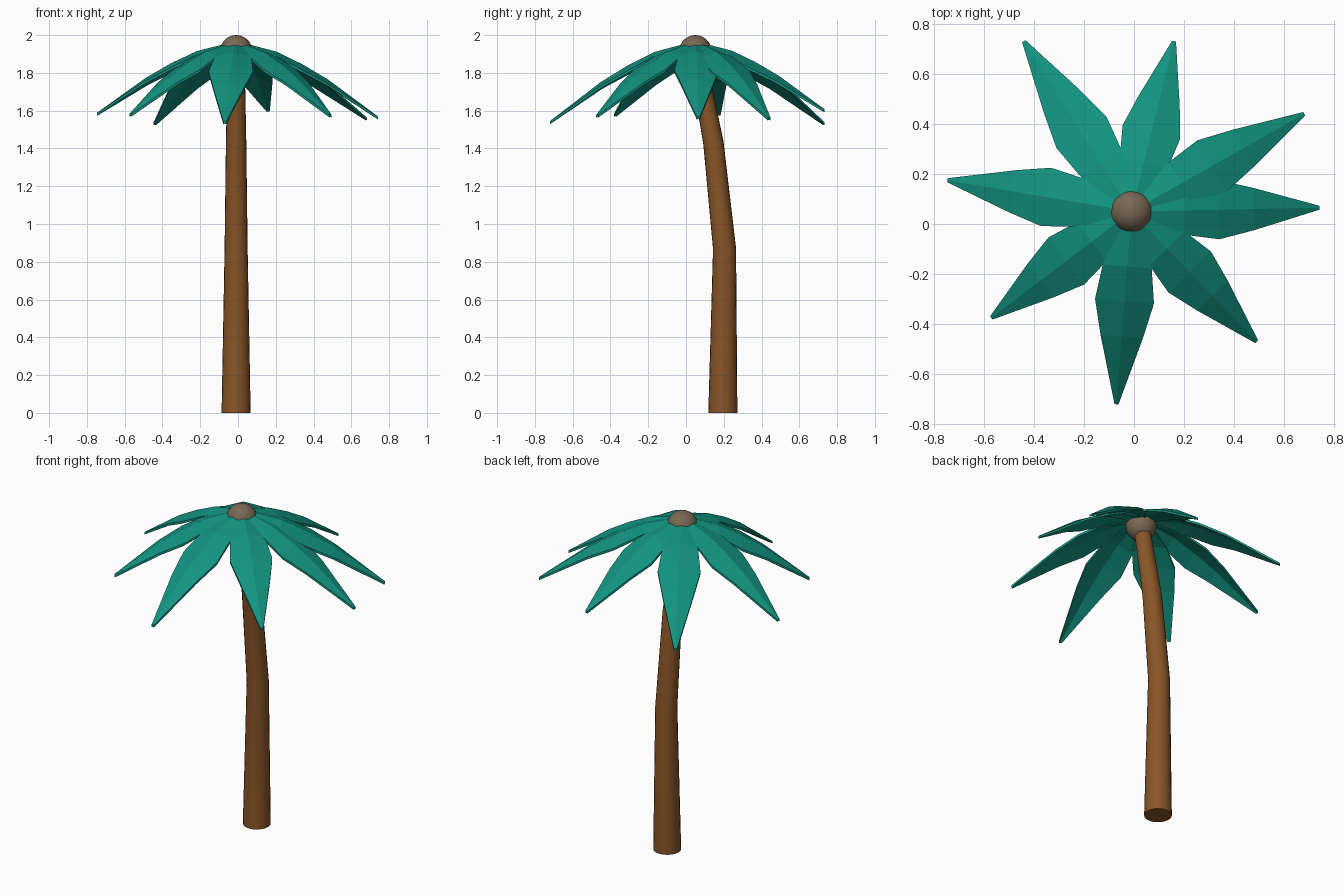
import bpy, bmesh, math
from mathutils import Vector

if "Cube" in bpy.data.objects:
    bpy.data.objects.remove(bpy.data.objects["Cube"])

def material(name, rgb):
    m = bpy.data.materials.new(name)
    m.diffuse_color = (*rgb, 1)
    m.use_nodes = True
    m.node_tree.nodes["Principled BSDF"].inputs["Base Color"].default_value = m.diffuse_color
    return m

BARK = material("brown bark", (0.25, 0.092, 0.021))
LEAF = material("teal green leaf", (0.006, 0.29, 0.215))
NUT = material("grey brown husk", (0.19, 0.14, 0.088))

def make_object(name, bm, mat, smooth):
    bmesh.ops.recalc_face_normals(bm, faces=bm.faces)
    me = bpy.data.meshes.new(name)
    bm.to_mesh(me)
    bm.free()
    me.materials.append(mat)
    ob = bpy.data.objects.new(name, me)
    bpy.context.collection.objects.link(ob)
    if smooth:
        bpy.ops.object.select_all(action='DESELECT')
        ob.select_set(True)
        bpy.context.view_layer.objects.active = ob
        bpy.ops.object.shade_smooth_by_angle(angle=math.radians(40))
    return ob

# Trunk: tapered rings along a bent path (y, z, radius)
CX, CY = -0.01, 0.05
path = [(0.195, 0, 0.077), (0.204, 0.87, 0.061), (0.145, 1.43, 0.054), (0.06, 1.88, 0.045)]
N = 20
bm = bmesh.new()
rings = []
for i, (y, z, r) in enumerate(path):
    a, b = path[max(i - 1, 0)], path[min(i + 1, len(path) - 1)]
    t = Vector((0, b[0] - a[0], b[1] - a[1])).normalized()
    if i == 0:
        t = Vector((0, 0, 1))
    v = t.cross(Vector((1, 0, 0)))
    rings.append([bm.verts.new(Vector((CX, y, z)) + r * (math.cos(k * math.tau / N) * Vector((1, 0, 0))
                  + math.sin(k * math.tau / N) * v)) for k in range(N)])
for lo, hi in zip(rings, rings[1:]):
    for k in range(N):
        bm.faces.new((lo[k], lo[(k + 1) % N], hi[(k + 1) % N], hi[k]))
bm.faces.new(rings[0][::-1])
bm.faces.new(rings[-1])
make_object("trunk", bm, BARK, True)

# Round husk at the crown
bm = bmesh.new()
bmesh.ops.create_uvsphere(bm, u_segments=24, v_segments=14, radius=0.086)
bmesh.ops.translate(bm, verts=bm.verts, vec=(CX, CY, 1.914))
make_object("crown_husk", bm, NUT, True)

# Fronds: ridge stations as (fraction of length, half width, fraction of drop)
stations = [(0.06, 0.045, 0.0), (0.285, 0.098, 0.115), (0.465, 0.118, 0.285),
            (0.648, 0.085, 0.495), (1.0, 0.008, 1.0)]
tips = [(-0.44, 0.73, 1.54), (0.16, 0.73, 1.61), (0.68, 0.44, 1.565), (0.74, 0.065, 1.57),
        (0.49, -0.47, 1.58), (-0.07, -0.72, 1.545), (-0.57, -0.375, 1.585), (-0.745, 0.175, 1.59)]
TOP, TENT, THICK = 1.957, 0.27, 0.014

for n, (tx, ty, tz) in enumerate(tips, 1):
    span = Vector((tx - CX, ty - CY, 0))
    side = Vector((-span.y, span.x, 0)).normalized()
    bm = bmesh.new()
    loops = []
    for s, w, d in stations:
        c = Vector((CX, CY, TOP - (TOP - tz) * d)) + span * s
        low = Vector((0, 0, -TENT * w))
        top = [c + side * w + low, c, c - side * w + low]
        under = [p - Vector((0, 0, THICK)) for p in reversed(top)]
        loops.append([bm.verts.new(p) for p in top + under])
    for a, b in zip(loops, loops[1:]):
        for k in range(6):
            bm.faces.new((a[k], a[(k + 1) % 6], b[(k + 1) % 6], b[k]))
    bm.faces.new(loops[0][::-1])
    bm.faces.new(loops[-1])
    make_object("frond_%d" % n, bm, LEAF, False)
